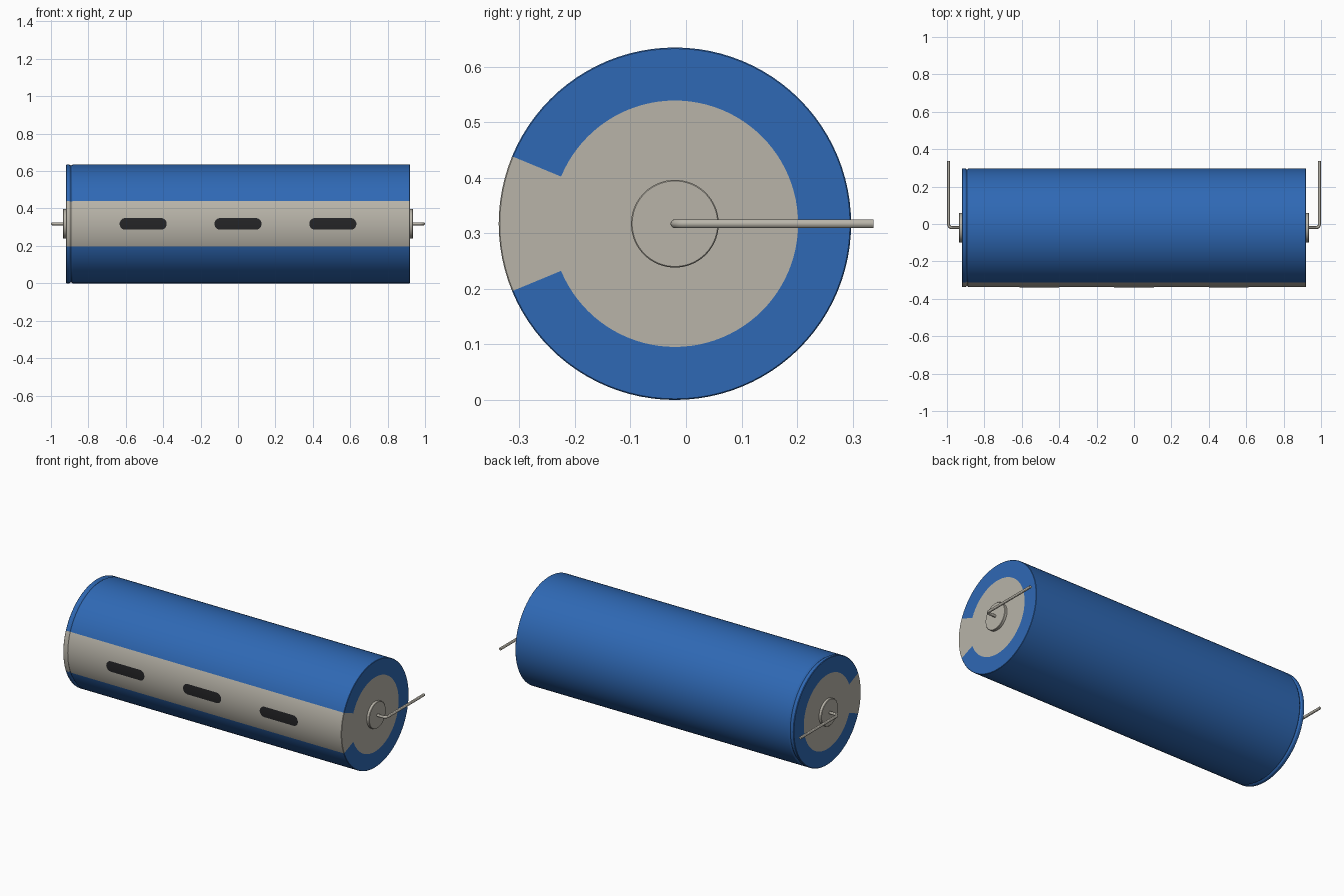
import bpy
import bmesh
import math
from mathutils import Vector

cube = bpy.data.objects.get("Cube")
if cube:
    bpy.data.objects.remove(cube, do_unlink=True)

R = 0.3175                      # sleeve radius
AXIS = Vector((0, -0.02, R))    # centre line of the can
HALF = 0.92                     # half length of the can
DISC = 0.222                    # radius of the bare end discs
SEGMENTS = 96
STRIPE = math.radians(22.5)     # half angle of the front stripe


def material(name, color):
    mat = bpy.data.materials.new(name)
    mat.use_nodes = True
    mat.diffuse_color = (*color, 1)
    bsdf = mat.node_tree.nodes["Principled BSDF"]
    bsdf.inputs["Base Color"].default_value = (*color, 1)
    bsdf.inputs["Roughness"].default_value = 0.5
    return mat


BLUE = material("sleeve blue", (0.028, 0.14, 0.46))
GREY = material("warm grey", (0.48, 0.455, 0.395))
DARK = material("dark mark", (0.018, 0.018, 0.02))


def finish(name, bm, mats):
    bmesh.ops.recalc_face_normals(bm, faces=bm.faces)
    mesh = bpy.data.meshes.new(name)
    bm.to_mesh(mesh)
    bm.free()
    for mat in mats:
        mesh.materials.append(mat)
    obj = bpy.data.objects.new(name, mesh)
    bpy.context.collection.objects.link(obj)
    smooth(obj)
    return obj


def smooth(obj):
    bpy.ops.object.select_all(action='DESELECT')
    obj.select_set(True)
    bpy.context.view_layer.objects.active = obj
    bpy.ops.object.shade_smooth_by_angle(angle=math.radians(30))


def around(x, radius, angle):
    """Point on the can; angle 0 faces the front."""
    return AXIS + Vector((x, -radius * math.cos(angle), radius * math.sin(angle)))


def lathe(profile):
    """Turn (x, radius) pairs around the axis and close both ends."""
    bm = bmesh.new()
    rings = [[bm.verts.new(around(x, r, math.tau * i / SEGMENTS))
              for i in range(SEGMENTS)] for x, r in profile]
    for a, b in zip(rings, rings[1:]):
        for i in range(SEGMENTS):
            j = (i + 1) % SEGMENTS
            bm.faces.new((a[i], a[j], b[j], b[i]))
    bm.faces.new(rings[0])
    bm.faces.new(rings[-1])
    return bm


# Can with a crimp groove at one end, bare end discs and a front stripe
body = lathe([(-HALF, DISC), (-HALF, R - 0.003), (-HALF + 0.003, R),
              (-0.902, R), (-0.893, R - 0.006), (-0.884, R),
              (HALF - 0.002, R), (HALF, R - 0.002), (HALF, DISC)])
for face in body.faces:
    offset = face.calc_center_median() - AXIS
    angle = abs(math.atan2(offset.z, -offset.y))
    radius = math.hypot(offset.y, offset.z)
    face.material_index = int(radius < DISC - 0.001 or angle < STRIPE)
finish("can_body", body, [BLUE, GREY])

# Thin rounded marks that follow the curve of the stripe
MARK_R, ROWS = 0.031, 16
for number, centre in enumerate((-0.507, 0, 0.507), 1):
    bm = bmesh.new()
    rows = []
    for i in range(ROWS + 1):
        t = math.pi * (i / ROWS - 0.5)
        dz = MARK_R * math.sin(t)
        half = 0.095 + MARK_R * math.cos(t)
        rows.append([bm.verts.new(around(centre + side * half, R + 0.002,
                                         math.asin(dz / R))) for side in (-1, 1)])
    for a, b in zip(rows, rows[1:]):
        bm.faces.new((a[0], a[1], b[1], b[0]))
    bmesh.ops.solidify(bm, geom=bm.faces[:], thickness=0.004)
    finish(f"stripe_mark_{number}", bm, [DARK])

# Terminal hubs and bent wire leads at both ends
for side, label in ((-1, "right"), (1, "left")):
    hub = lathe([(side * 0.91, 0.079), (side * 0.934, 0.079), (side * 0.936, 0.077)])
    finish(f"{label}_terminal_hub", hub, [GREY])

    wire_r, bend, out = 0.008, 0.02, 0.992
    path = [Vector((side * 0.92, AXIS.y, R))]
    for i in range(9):
        t = math.pi / 2 * i / 8
        path.append(Vector((side * (out - bend + bend * math.sin(t)),
                            AXIS.y + bend * (1 - math.cos(t)), R)))
    path.append(Vector((side * out, 0.3375, R)))
    curve = bpy.data.curves.new(f"{label}_wire_lead", 'CURVE')
    curve.dimensions = '3D'
    curve.bevel_depth = wire_r
    curve.bevel_resolution = 4
    curve.use_fill_caps = True
    spline = curve.splines.new('POLY')
    spline.points.add(len(path) - 1)
    for point, co in zip(spline.points, path):
        point.co = (*co, 1)
    curve.materials.append(GREY)
    wire = bpy.data.objects.new(f"{label}_wire_lead", curve)
    bpy.context.collection.objects.link(wire)
    bpy.ops.object.select_all(action='DESELECT')
    wire.select_set(True)
    bpy.context.view_layer.objects.active = wire
    bpy.ops.object.convert(target='MESH')
    smooth(bpy.context.view_layer.objects.active)
